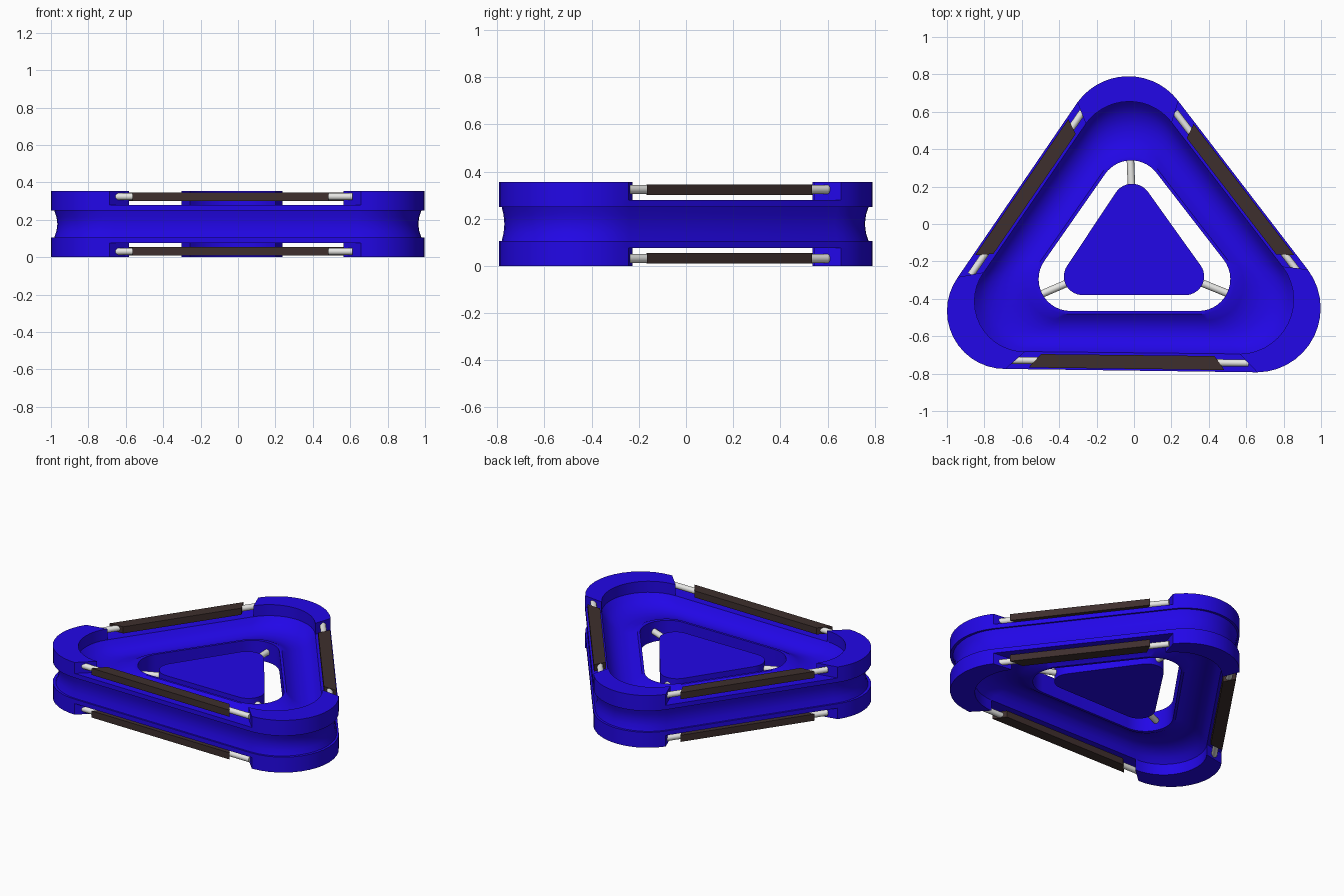
import bpy, bmesh, math
from mathutils import Vector

if "Cube" in bpy.data.objects:
    bpy.data.objects.remove(bpy.data.objects["Cube"], do_unlink=True)

HEIGHT = 0.355
STEPS = 14

# Corner circles (x, y, radius), counterclockwise from the back corner
OUTER = [(-0.03, 0.455, 0.335), (-0.69, -0.465, 0.31), (0.655, -0.45, 0.343)]
HOLE = [(-0.015, 0.17, 0.17), (-0.34, -0.295, 0.17), (0.345, -0.295, 0.17)]
PLATE = [(-0.01, 0.11, 0.105), (-0.275, -0.28, 0.1), (0.275, -0.28, 0.1)]


def material(name, colour):
    mat = bpy.data.materials.new(name)
    mat.use_nodes = True
    mat.diffuse_color = (*colour, 1)
    mat.node_tree.nodes["Principled BSDF"].inputs["Base Color"].default_value = (*colour, 1)
    return mat


blue = material("royal blue", (0.016, 0.002, 0.8))
brown = material("dark brown", (0.048, 0.028, 0.026))
white = material("off white", (0.8, 0.8, 0.78))


def blend(t):
    """Corner circles part of the way from the outside to the hole."""
    return [tuple(a + (b - a) * t for a, b in zip(o, h)) for o, h in zip(OUTER, HOLE)]


def corner_arc(circles, i):
    """Points of one rounded corner, between its two side normals."""
    c = [Vector(p[:2]) for p in circles]
    before, after = c[i] - c[i - 1], c[(i + 1) % 3] - c[i]
    start = math.atan2(-before.x, before.y)
    sweep = (math.atan2(-after.x, after.y) - start) % math.tau
    angles = [start + sweep * k / STEPS for k in range(STEPS + 1)]
    return [c[i] + circles[i][2] * Vector((math.cos(a), math.sin(a))) for a in angles]


def outline(circles):
    return [p for i in range(3) for p in corner_arc(circles, i)]


def side_point(side, s, t):
    """Point along a straight side, s from corner to corner."""
    circles = blend(t)
    a = corner_arc(circles, side)[-1]
    b = corner_arc(circles, (side + 1) % 3)[0]
    return a.lerp(b, s)


def smooth_edges(obj):
    bpy.ops.object.select_all(action="DESELECT")
    obj.select_set(True)
    bpy.context.view_layer.objects.active = obj
    bpy.ops.object.shade_smooth_by_angle(angle=math.radians(35))


def loft(name, mat, rings, wrap_rings, wrap_points):
    """Skin a list of rings; rings are (points, z)."""
    bm = bmesh.new()
    rows = [[bm.verts.new((p.x, p.y, z)) for p in pts] for pts, z in rings]
    n, m = len(rows), len(rows[0])
    for i in range(n if wrap_rings else n - 1):
        for j in range(m if wrap_points else m - 1):
            a, b = rows[i], rows[(i + 1) % n]
            k = (j + 1) % m
            bm.faces.new((a[j], a[k], b[k], b[j]))
    if not wrap_points:
        for j in (0, m - 1):
            bm.faces.new([row[j] for row in rows])
    if not wrap_rings:
        for row in (rows[0], rows[-1]):
            bm.faces.new(row)
    bmesh.ops.recalc_face_normals(bm, faces=bm.faces)
    mesh = bpy.data.meshes.new(name)
    bm.to_mesh(mesh)
    bm.free()
    obj = bpy.data.objects.new(name, mesh)
    bpy.context.collection.objects.link(obj)
    mesh.materials.append(mat)
    smooth_edges(obj)


def rod(name, a, b, z, radius):
    a, b = Vector((*a, z)), Vector((*b, z))
    bpy.ops.mesh.primitive_cylinder_add(vertices=16, radius=radius, depth=(b - a).length,
                                        location=(a + b) / 2)
    obj = bpy.context.object
    obj.name = name
    obj.rotation_mode = "QUATERNION"
    obj.rotation_quaternion = (b - a).to_track_quat("Z", "Y")
    obj.data.materials.append(white)
    smooth_edges(obj)


# Ring body: grooved outside, troughs above and below, lip round the hole
half = [(0.07, HEIGHT / 2), (0.06, 0.215), (0.035, 0.25), (0, 0.25), (0, 0.28), (0.3, 0.28),
        (0.36, 0.25), (0.45, 0.222), (0.58, 0.205), (0.72, 0.205), (0.85, 0.22),
        (0.95, 0.245), (1, 0.245)]
profile = half + [(t, HEIGHT - z) for t, z in reversed(half[1:])]
loft("ring_body", blue, [(outline(blend(t)), z) for t, z in profile], True, True)

# Corner caps, side bars and their rods, on both faces
for level, flip in (("upper", False), ("lower", True)):
    def at(z):
        return HEIGHT - z if flip else z

    for i, corner in enumerate(("back", "right", "left")):
        section = [(0, 0.27), (0, HEIGHT), (0.3, HEIGHT), (0.3, 0.27)]
        loft(f"{level}_{corner}_cap", blue,
             [(corner_arc(blend(t), i), at(z)) for t, z in section], True, False)

    for i, side in enumerate(("right", "front", "left")):
        section = [(0.03, 0.3), (0.03, 0.345), (0.26, 0.345), (0.26, 0.3)]
        loft(f"{level}_{side}_bar", brown,
             [([side_point(i, s, t) for s in (0.085, 0.875)], at(z)) for t, z in section],
             True, False)
        rod(f"{level}_{side}_rod", side_point(i, -0.03, 0.15), side_point(i, 1.0, 0.15),
            at(0.324), 0.019)

# Centre plate held by three spokes
loft("centre_plate", blue, [(outline(PLATE), z) for z in (0.13, 0.225)], False, True)
for i, corner in enumerate(("back", "right", "left")):
    inner = Vector(PLATE[i][:2])
    outer = corner_arc(HOLE, i)[STEPS // 2]
    reach = outer + (outer - inner).normalized() * 0.02
    rod(f"{corner}_spoke", inner, reach, HEIGHT / 2, 0.02)
